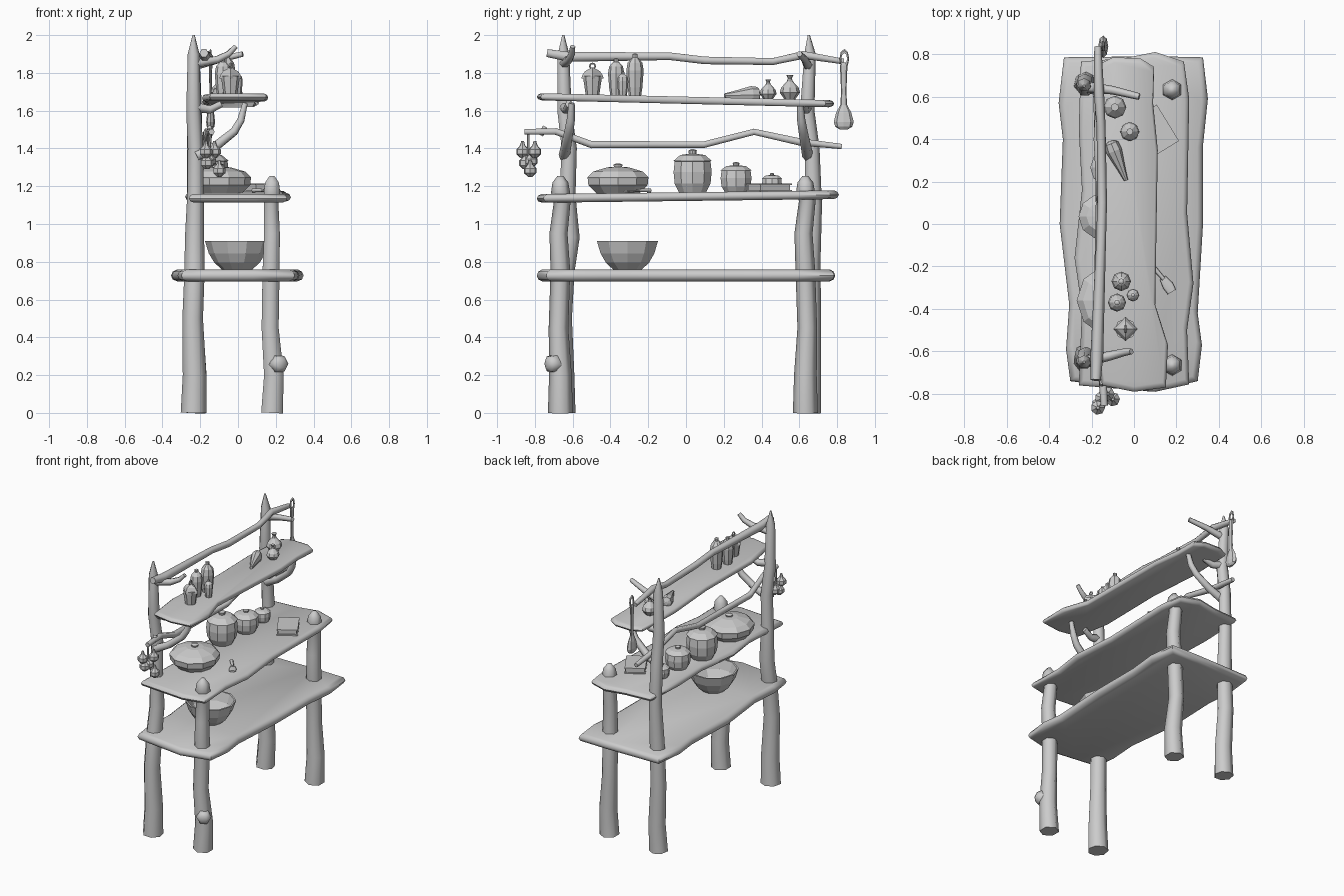
import bpy, bmesh, math
from mathutils import Vector, Matrix


def finish(name, bm, smooth=None):
    bmesh.ops.remove_doubles(bm, verts=bm.verts, dist=1e-5)
    bmesh.ops.recalc_face_normals(bm, faces=bm.faces)
    me = bpy.data.meshes.new(name)
    bm.to_mesh(me)
    bm.free()
    ob = bpy.data.objects.new(name, me)
    bpy.context.collection.objects.link(ob)
    if smooth:
        bpy.ops.object.select_all(action='DESELECT')
        ob.select_set(True)
        bpy.context.view_layer.objects.active = ob
        bpy.ops.object.shade_smooth_by_angle(angle=math.radians(smooth))
    return ob


def skin(bm, rings):
    """Bridge rings of points and close both ends."""
    vr = [[bm.verts.new(p) for p in r] for r in rings]
    n = len(vr[0])
    for a, b in zip(vr, vr[1:]):
        for i in range(n):
            j = (i + 1) % n
            bm.faces.new((a[i], a[j], b[j], b[i]))
    bm.faces.new(vr[0][::-1])
    bm.faces.new(vr[-1])


def branch(name, pts, sides=6, smooth=65):
    """Tapered stick through (x, y, z, radius) points."""
    P = [Vector(p[:3]) for p in pts]
    d = P[-1] - P[0]
    ref = Vector((1, 0, 0)) if abs(d.z) > 0.7 * d.length else Vector((0, 0, 1))
    rings = []
    for i, p in enumerate(P):
        t = (P[min(i + 1, len(P) - 1)] - P[max(i - 1, 0)]).normalized()
        u = t.cross(ref).normalized()
        v = t.cross(u)
        rings.append([p + pts[i][3] * (u * math.cos(a) + v * math.sin(a))
                      for a in (math.tau * k / sides for k in range(sides))])
    bm = bmesh.new()
    skin(bm, rings)
    return finish(name, bm, smooth)


def lathe(name, loc, prof, sides=10, rot=None, flat=1.0, smooth=None):
    """Turned shape from (radius, height) points."""
    m = Matrix.Translation(loc) @ (rot or Matrix())
    bm = bmesh.new()
    skin(bm, [[m @ Vector((r * flat * math.cos(a), r * math.sin(a), z))
               for a in (math.tau * k / sides for k in range(sides))] for r, z in prof])
    return finish(name, bm, smooth)


def shelf(name, outline, z0, slope, t):
    """Live-edge plank with rounded rim."""
    cx = sum(p[0] for p in outline) / len(outline)
    rings = []
    for inset, dz in ((.03, -t / 2), (.008, -t / 3), (0, 0), (.008, t / 3), (.025, t / 2)):
        rings.append([(cx + (x - cx) * (1 - inset / .3), y * (1 - inset / .8), z0 + slope * y + dz)
                      for x, y in outline])
    bm = bmesh.new()
    skin(bm, rings)
    return finish(name, bm, 50)


# Shelves
shelf("lower_shelf", [(-.33, .785), (.1, .79), (.325, .785), (.348, .59), (.325, .37), (.325, 0), (.30, -.42),
                      (.32, -.57), (.30, -.74), (.08, -.79), (-.15, -.76), (-.30, -.74), (-.32, -.59),
                      (-.305, -.38), (-.35, 0), (-.335, .4), (-.355, .57)], .727, 0, .062)
shelf("middle_shelf", [(-.25, .765), (-.05, .78), (.1, .81), (.235, .765), (.26, .59), (.25, .05), (.28, -.28),
                       (.25, -.5), (.26, -.755), (.1, -.79), (-.26, -.76), (-.245, -.4), (-.28, -.16),
                       (-.245, .16), (-.26, .45)], 1.145, .012, .046)
shelf("upper_shelf", [(-.17, .75), (-.1, .785), (.03, .78), (.095, .74), (.09, .57), (.112, .35), (.10, -.38),
                      (.16, -.57), (.15, -.77), (0, -.79), (-.15, -.76), (-.19, -.5), (-.17, 0),
                      (-.19, .4)], 1.655, -.023, .038)

# Posts
branch("back_post_left", [(-.235, -.655, 0, .07), (-.23, -.655, .2, .064), (-.24, -.66, .5, .056),
                          (-.23, -.645, .75, .055), (-.23, -.615, .93, .052), (-.225, -.63, 1.15, .045),
                          (-.225, -.62, 1.4, .042), (-.235, -.645, 1.6, .04), (-.235, -.65, 1.9, .032),
                          (-.235, -.65, 2, .006)], 7)
branch("back_post_right", [(-.235, .65, 0, .065), (-.225, .655, .2, .06), (-.24, .66, .5, .055),
                           (-.23, .66, .8, .052), (-.225, .675, 1.1, .045), (-.23, .665, 1.4, .042),
                           (-.23, .64, 1.6, .04), (-.235, .655, 1.9, .032), (-.235, .65, 2, .006)], 7)
for tag, y in (("left", -.665), ("right", .632)):
    s = -1 if y < 0 else 1
    branch("front_post_" + tag, [(.18, y, 0, .066), (.19, y, .2, .06), (.17, y + .01 * s, .45, .052),
                                 (.175, y, .75, .052), (.18, y - .01, .95, .048), (.175, y + .01, 1.12, .044),
                                 (.18, y, 1.17, .05), (.18, y, 1.22, .042), (.18, y, 1.255, .015)], 6)
branch("post_knot", [(.19, -.67, .25, .04), (.212, -.70, .26, .052), (.228, -.725, .26, .045),
                     (.235, -.738, .26, .025)])

# Rails running along the back
branch("upper_rail", [(-.18, -.735, 1.905, .024), (-.175, -.62, 1.885, .03), (-.155, -.085, 1.888, .023),
                      (-.15, .1, 1.866, .023), (-.155, .46, 1.86, .021), (-.165, .62, 1.895, .024),
                      (-.17, .835, 1.86, .017)])
branch("lower_rail", [(-.14, -.855, 1.488, .017), (-.15, -.69, 1.49, .02), (-.17, -.5, 1.42, .022),
                      (-.16, .095, 1.42, .02), (-.165, .36, 1.488, .019), (-.17, .6, 1.435, .022),
                      (-.17, .825, 1.41, .016)])
branch("rail_peg", [(-.15, -.77, 1.47, .014), (-.15, -.745, 1.515, .013)])

# Twigs growing from the back posts
for tag, s in (("left", -1), ("right", 1)):
    branch("shelf_bracket_" + tag, [(-.22, .645 * s, 1.36, .03), (-.12, .635 * s, 1.41, .027),
                                    (-.02, .62 * s, 1.49, .024), (.015, .61 * s, 1.55, .022),
                                    (.038, .605 * s, 1.64, .016)])
    branch("short_bracket_" + tag, [(-.23, .645 * s, 1.62, .03), (-.15, .63 * s, 1.605, .024),
                                    (-.09, .62 * s, 1.635, .02)])
branch("top_twig_left", [(-.22, -.645, 1.85, .026), (-.11, -.62, 1.87, .022), (-.05, -.605, 1.90, .018),
                         (-.012, -.6, 1.94, .014)])
branch("top_twig_right", [(-.22, .645, 1.84, .026), (-.1, .63, 1.87, .02), (.025, .6, 1.9, .016)])

# Mixing bowl on the lower shelf
lathe("mixing_bowl", (-.005, -.31, .755), [(.075, 0), (.12, .04), (.15, .09), (.17, .155), (.158, .155),
                                           (.138, .09), (.105, .045), (.06, .02)], 10)

# Cookware on the middle shelf
lathe("large_pot", (-.10, -.36, 1.162), [(.12, 0), (.165, .045), (.168, .075), (.17, .085), (.14, .115),
                                         (.06, .138), (.022, .14), (.026, .152), (.01, .158)], 10)
for i, (x, y, r, h) in enumerate(((-.155, .035, .106, .22), (-.12, .265, .086, .155), (-.12, .455, .055, .1))):
    lathe("round_jar_%d" % (i + 1), (x, y, 1.165), [(.7 * r, 0), (.94 * r, .22 * h), (r, .5 * h),
          (.94 * r, .76 * h), (r, .77 * h), (.65 * r, .91 * h), (.2 * r, .94 * h), (.22 * r, 1.02 * h),
          (.08 * r, 1.05 * h)], 10)

# Wooden spatula lying near the front
branch("spatula_handle", [(.08, -.19, 1.178, .012), (.14, -.26, 1.178, .009)])
blade = branch("spatula_blade", [(.135, -.253, 0, .016), (.16, -.29, 0, .026), (.178, -.32, 0, .022)])
blade.scale.z = .3
blade.location.z = 1.174


def box(name, loc, size, rz):
    bm = bmesh.new()
    bmesh.ops.create_cube(bm, size=1)
    bm.transform(Matrix.Translation(loc) @ Matrix.Rotation(rz, 4, 'Z') @ Matrix.Diagonal((*size, 1)))
    return finish(name, bm)


# Book with two covers
for nm, z, sx, sy, sz in (("lower_cover", 1.177, .14, .2, .008), ("pages", 1.194, .125, .185, .026),
                          ("upper_cover", 1.211, .14, .2, .008)):
    box("book_" + nm, (.1, .44, z), (sx, sy, sz), .55)

# Spice jar with a square cloth cover and loop
lathe("spice_jar", (-.04, -.495, 1.684), [(.036, 0), (.048, .08), (.05, .1)], 8)
lathe("jar_cloth", (-.04, -.495, 1.684), [(.058, .085), (.056, .1), (.04, .125), (.015, .138), (.008, .145)], 4)


def ring(name, loc, R, r, sz=1.0):
    bm = bmesh.new()
    n, k = 8, 5
    v = [[bm.verts.new((loc[0] + r * math.sin(b), loc[1] + (R + r * math.cos(b)) * math.cos(a),
                        loc[2] + sz * (R + r * math.cos(b)) * math.sin(a)))
          for b in (math.tau * j / k for j in range(k))] for a in (math.tau * i / n for i in range(n))]
    for i in range(n):
        for j in range(k):
            bm.faces.new((v[i][j], v[i - 1][j], v[i - 1][j - 1], v[i][j - 1]))
    return finish(name, bm)


ring("jar_loop", (-.04, -.495, 1.836), .014, .005)

# Bottles
for i, (x, y, r, h) in enumerate(((-.08, -.37, .043, .2), (-.005, -.335, .03, .13), (-.06, -.27, .046, .225))):
    lathe("bottle_%d" % (i + 1), (x, y, 1.678), [(.7 * r, 0), (.85 * r, .2 * h), (r, .6 * h), (.85 * r, .78 * h),
          (.45 * r, .88 * h), (.3 * r, .9 * h), (.3 * r, .98 * h), (.1 * r, h)], 8)

# Root vegetable lying down and two bulbs
aim = Vector((.075, -.185, -.004)).to_track_quat('Z', 'Y').to_matrix().to_4x4()
lathe("root_vegetable", (-.112, .39, 1.684), [(.012, 0), (.042, .012), (.047, .05), (.032, .11),
                                              (.02, .16), (.012, .2)], 8, aim, .8)
for i, (x, y, r) in enumerate(((-.02, .435, .045), (-.09, .55, .054))):
    lathe("shelf_bulb_%d" % (i + 1), (x, y, 1.658), [(.5 * r, 0), (r, .7 * r), (.85 * r, 1.2 * r),
          (.3 * r, 1.8 * r), (.2 * r, 2.1 * r), (.35 * r, 2.4 * r)], 8)

# Hanging spoon
ring("spoon_loop", (-.145, .838, 1.875), .02, .006, 2.0)
lathe("spoon", (-.145, .835, 1.5), [(.02, 0), (.045, .015), (.053, .04), (.04, .09), (.018, .13),
                                    (.014, .2), (.02, .34), (.012, .355)], 8, None, .45)

# String of hanging bulbs
branch("bulb_string", [(-.145, -.835, 1.5, .007), (-.15, -.835, 1.4, .007), (-.14, -.83, 1.3, .006)], 5)
for i, (x, y, z) in enumerate(((-.17, -.865, 1.385), (-.125, -.8, 1.385), (-.15, -.82, 1.335), (-.165, -.85, 1.325),
                               (-.10, -.825, 1.285))):
    lathe("hanging_bulb_%d" % (i + 1), (x, y, z - .035), [(.012, 0), (.034, .02), (.034, .045), (.014, .066),
                                                          (.007, .09)], 7)
